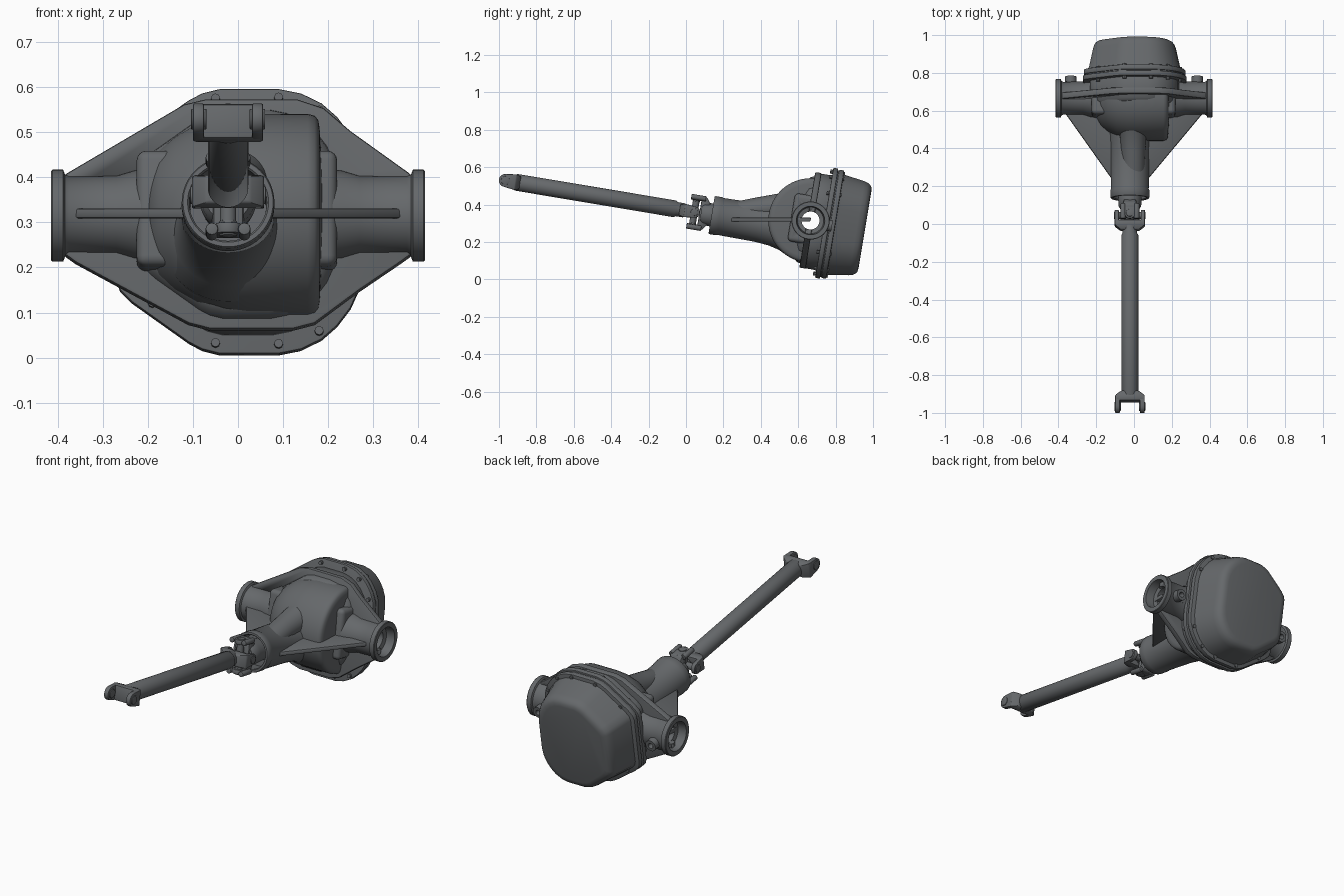
import bpy, bmesh, math
from mathutils import Matrix, Vector

cube = bpy.data.objects.get("Cube")
if cube:
    bpy.data.objects.remove(cube, do_unlink=True)

# Single cast-iron material
iron = bpy.data.materials.new("dark_iron_grey")
iron.use_nodes = True
COLOR = (0.13, 0.138, 0.145, 1)
iron.diffuse_color = COLOR
iron.node_tree.nodes["Principled BSDF"].inputs["Base Color"].default_value = COLOR

# The assembly is built level (y along the shaft, z up), then pitched about the axle
FRAME = Matrix.Translation((0, 0.666, 0.315)) @ Matrix.Rotation(math.radians(-9.5), 4, 'X')
PX, PZ = -0.022, -0.058          # pinion and shaft centre line


def finish(bm, name, bevel=0, segs=2, angle=35):
    bmesh.ops.recalc_face_normals(bm, faces=bm.faces)
    mesh = bpy.data.meshes.new(name)
    bm.to_mesh(mesh)
    bm.free()
    ob = bpy.data.objects.new(name, mesh)
    bpy.context.collection.objects.link(ob)
    ob.matrix_world = FRAME
    mesh.materials.append(iron)
    bpy.ops.object.select_all(action='DESELECT')
    bpy.context.view_layer.objects.active = ob
    ob.select_set(True)
    if bevel:
        mod = ob.modifiers.new("round", 'BEVEL')
        mod.width, mod.segments, mod.limit_method = bevel, segs, 'ANGLE'
        bpy.ops.object.modifier_apply(modifier="round")
    bpy.ops.object.shade_smooth_by_angle(angle=math.radians(angle))
    return ob


def loft(name, rings, closed=False, **kw):
    """Skin matching rings of points; cap the ends unless closed."""
    bm = bmesh.new()
    rows = [[bm.verts.new(p) for p in ring] for ring in rings]
    n = len(rows[0])
    pairs = list(zip(rows, rows[1:])) + ([(rows[-1], rows[0])] if closed else [])
    for a, b in pairs:
        for i in range(n):
            j = (i + 1) % n
            bm.faces.new((a[i], a[j], b[j], b[i]))
    if not closed:
        bm.faces.new(rows[0])
        bm.faces.new(rows[-1])
    return finish(bm, name, **kw)


def lathe(name, profile, axis, centre=(0, 0, 0), n=40, closed=False, **kw):
    """Turn (distance, radius) points about the x, y or z axis."""
    rings = []
    for d, r in profile:
        ring = []
        for i in range(n):
            t = math.tau * i / n
            p = Vector((d, r * math.cos(t), r * math.sin(t)))
            if axis == 'y':
                p = Vector((p.y, p.x, p.z))
            elif axis == 'z':
                p = Vector((p.y, p.z, p.x))
            ring.append(p + Vector(centre))
        rings.append(ring)
    return loft(name, rings, closed, **kw)


def plate(name, outline, y0, y1, **kw):
    return loft(name, [[(x, y, z) for x, z in outline] for y in (y0, y1)], **kw)


def box(name, lo, hi, **kw):
    bm = bmesh.new()
    bmesh.ops.create_cube(bm, size=1)
    lo, hi = Vector(lo), Vector(hi)
    for v in bm.verts:
        v.co = Vector([(lo[i] + hi[i]) / 2 + v.co[i] * (hi[i] - lo[i]) for i in range(3)])
    return finish(bm, name, **kw)


def scaled(outline, sx, sz):
    return [(x * sx, z * sz) for x, z in outline]


# Cover outline: upper half, mirrored downward
upper = [(-0.27, 0.13), (-0.262, 0.155), (-0.235, 0.182), (-0.11, 0.272), (-0.08, 0.288),
         (-0.04, 0.298), (0.09, 0.298), (0.14, 0.288), (0.185, 0.266), (0.22, 0.235),
         (0.25, 0.195), (0.27, 0.15), (0.278, 0.1)]
outline = upper + [(x, -z) for x, z in reversed(upper)]

# Cover flange (two layers with a seam) and the rear cover
plate("housing_flange", outline, 0.074, 0.101, bevel=0.005)
plate("cover_flange", scaled(outline, 0.985, 0.985), 0.106, 0.134, bevel=0.006)
plate("gasket", scaled(outline, 0.96, 0.97), 0.095, 0.11)
cover_rings = [(0.12, 0.915, 0.93), (0.138, 0.895, 0.915), (0.15, 0.88, 0.905), (0.25, 0.8, 0.855),
               (0.27, 0.775, 0.835), (0.284, 0.74, 0.805), (0.292, 0.69, 0.765), (0.295, 0.63, 0.71)]
loft("rear_cover", [[(x, y, z) for x, z in scaled(outline, sx, sz)]
                    for y, sx, sz in cover_rings], angle=40)

# Flange bolts on the front face
for i, (x, z) in enumerate([(-0.19, 0.185), (-0.05, 0.275), (0.09, 0.277), (0.18, 0.248),
                            (0.245, 0.16)]):
    for s in (1, -1):
        lathe(f"flange_bolt_{i}_{s}", [(0.06, 0.010), (0.14, 0.010)], 'y', (x, 0, z * s), n=8)

# Housing: neck behind the plate, diamond gusset plate, ring gear dome, bearing bosses
housing = [plate("housing_neck", scaled(outline, 0.86, 0.86), -0.01, 0.08, bevel=0.008)]
gusset = [(-0.385, 0.09), (-0.36, 0.105), (-0.12, 0.248), (-0.07, 0.26), (0.13, 0.26),
          (0.19, 0.24), (0.25, 0.188), (0.36, 0.108), (0.385, 0.09),
          (0.385, -0.09), (0.36, -0.108), (0.27, -0.17), (0.17, -0.245), (0.12, -0.258),
          (-0.06, -0.258), (-0.11, -0.245), (-0.36, -0.108), (-0.385, -0.09)]
housing.append(plate("gusset_plate", gusset, -0.018, 0.016, bevel=0.007))
dome = [(-0.2, 0.1), (-0.175, 0.145), (-0.14, 0.175), (-0.09, 0.205), (-0.03, 0.222), (0.02, 0.226),
        (0.155, 0.226), (0.17, 0.222), (0.178, 0.212), (0.181, 0.195), (0.187, 0.1)]
housing.append(lathe("ring_gear_dome", dome, 'x', n=64, angle=40))
housing.append(box("bearing_boss", (-0.225, -0.105, -0.128), (0.22, 0.09, 0.132),
                   bevel=0.022, segs=4))

# Sloped skirts that blend the dome into the gusset plate
skirt = [[(x * s, y, z * s) for x, z in scaled(outline, 0.8, 0.8)]
         for y, s in ((0.0, 1.0), (-0.035, 0.97), (-0.06, 0.86))]
housing.append(loft("housing_skirt", skirt, angle=50))

# Axle tubes with end collars, open through the middle
for s, side in ((1, "left"), (-1, "right")):
    prof = [(0.16, 0.048), (0.16, 0.105), (0.23, 0.1), (0.27, 0.088), (0.375, 0.087), (0.384, 0.092),
            (0.388, 0.102), (0.412, 0.102), (0.415, 0.099), (0.415, 0.076), (0.37, 0.07),
            (0.365, 0.048)]
    lathe(f"{side}_axle_tube", [(s * d, r) for d, r in prof], 'x', closed=True, n=48)
    # Mounting lug behind the tube
    housing.append(box(f"{side}_lug_web", (min(s * 0.2, s * 0.34), 0.03, -0.035),
                       (max(s * 0.2, s * 0.34), 0.085, 0.02), bevel=0.01))
    lathe(f"{side}_lug", [(0.05, 0.03), (0.118, 0.03), (0.118, 0.014), (0.09, 0.012)], 'y',
          (s * 0.335, 0, -0.01), n=20)

# Bore cutter through the axle line
cutter = lathe("bore_cutter", [(-0.4, 0.049), (0.4, 0.049)], 'x', n=48)
cutter.hide_render = True
for ob in housing:
    mod = ob.modifiers.new("bore", 'BOOLEAN')
    mod.operation, mod.solver, mod.object = 'DIFFERENCE', 'EXACT', cutter
    bpy.context.view_layer.objects.active = ob
    bpy.ops.object.modifier_apply(modifier="bore")
bpy.data.objects.remove(cutter, do_unlink=True)

# Pinion barrel, open at the front, flaring into the housing
barrel = [(-0.45, 0.02), (-0.45, 0.084), (-0.522, 0.086), (-0.527, 0.09), (-0.527, 0.1),
          (-0.522, 0.103), (-0.485, 0.103), (-0.478, 0.1), (-0.28, 0.103), (-0.2, 0.11),
          (-0.14, 0.125), (-0.09, 0.15), (-0.06, 0.15)]
lathe("pinion_barrel", barrel, 'y', (PX, 0, PZ), n=48)

# Raised spine on top of the barrel
spine = []
for y, z, r in ((-0.43, -0.035, 0.062), (-0.3, 0.012, 0.064), (-0.17, 0.05, 0.072),
                (-0.12, 0.07, 0.09)):
    spine.append([(PX + 0.018 + r * math.cos(math.tau * i / 28), y,
                   z + r * math.sin(math.tau * i / 28)) for i in range(28)])
loft("barrel_spine", spine, angle=50)

# Triangular side webs, lying level
for s, side in ((1, "left"), (-1, "right")):
    web = [(PX, -0.43), (PX + s * 0.09, -0.43), (s * 0.36, -0.085), (s * 0.37, -0.07),
           (s * 0.37, 0.0), (PX, 0.0)]
    loft(f"{side}_web", [[(x, y, 0.005 + 0.167 * y + h) for x, y in web]
                         for h in (-0.011, 0.011)], bevel=0.005)


def yoke(name, hub, tip, axis, half, thick, wide):
    """U-shaped fork: bridge plus two round-ended ears facing along `axis`."""
    d = 1 if tip > hub else -1
    mid = tip - d * wide / 2
    shape = [(hub, -wide * 0.6), (mid, -wide / 2)]
    shape += [(mid + d * wide / 2 * math.sin(t), -wide / 2 * math.cos(t))
              for t in [math.pi * k / 8 for k in range(1, 8)]]
    shape += [(mid, wide / 2), (hub, wide * 0.6)]

    def place(a, y, b):
        return (PX + a, y, PZ + b) if axis == 'x' else (PX + b, y, PZ + a)
    for s in (1, -1):
        rings = [[place(s * a, y, b) for y, b in shape] for a in (half - thick, half)]
        loft(f"{name}_ear_{s}", rings, bevel=0.004)
        lathe(f"{name}_cap_{s}", [(s * (half - 0.03), wide * 0.33), (s * (half + 0.004), wide * 0.33)],
              axis, place(0, mid, 0) if axis == 'x' else (PX, mid, PZ), n=20, bevel=0.002)
    back = hub + d * 0.028
    rings = [[place(a, y, b) for a, b in ((-h, -w), (h, -w), (h, w), (-h, w))]
             for y, h, w in ((hub - d * 0.025, half * 0.6, wide * 0.5), (hub, half, wide * 0.6),
                             (back, half, wide * 0.55))]
    loft(f"{name}_bridge", rings, bevel=0.006)


# Universal joint: pinion yoke, shaft yoke and cross
lathe("pinion_stub", [(-0.585, 0.05), (-0.57, 0.06), (-0.53, 0.062), (-0.44, 0.055)], 'y', (PX, 0, PZ))
yoke("pinion_yoke", -0.565, -0.65, 'z', 0.088, 0.024, 0.06)
yoke("shaft_yoke", -0.675, -0.59, 'x', 0.08, 0.022, 0.06)
for axis in 'xz':
    lathe(f"cross_pin_{axis}", [(-0.075, 0.018), (0.075, 0.018)], axis, (PX, -0.62, PZ), n=20)
lathe("cross_hub", [(-0.645, 0.022), (-0.595, 0.022)], 'y', (PX, 0, PZ), n=20, bevel=0.004)
for sx in (1, -1):
    for sz in (1, -1):
        x = PX + sx * 0.036
        lathe(f"strap_bolt_{sx}_{sz}", [(-0.65, 0.014), (-0.57, 0.014)], 'y',
              (x, 0, PZ + sz * 0.08), n=12, bevel=0.003)

# Drive shaft and its front yoke
lathe("drive_shaft", [(-1.6, 0.036), (-1.585, 0.045), (-0.725, 0.045), (-0.715, 0.038),
                      (-0.675, 0.038)], 'y', (PX, 0, PZ), n=36)
yoke("front_yoke", -1.59, -1.68, 'x', 0.078, 0.025, 0.07)
